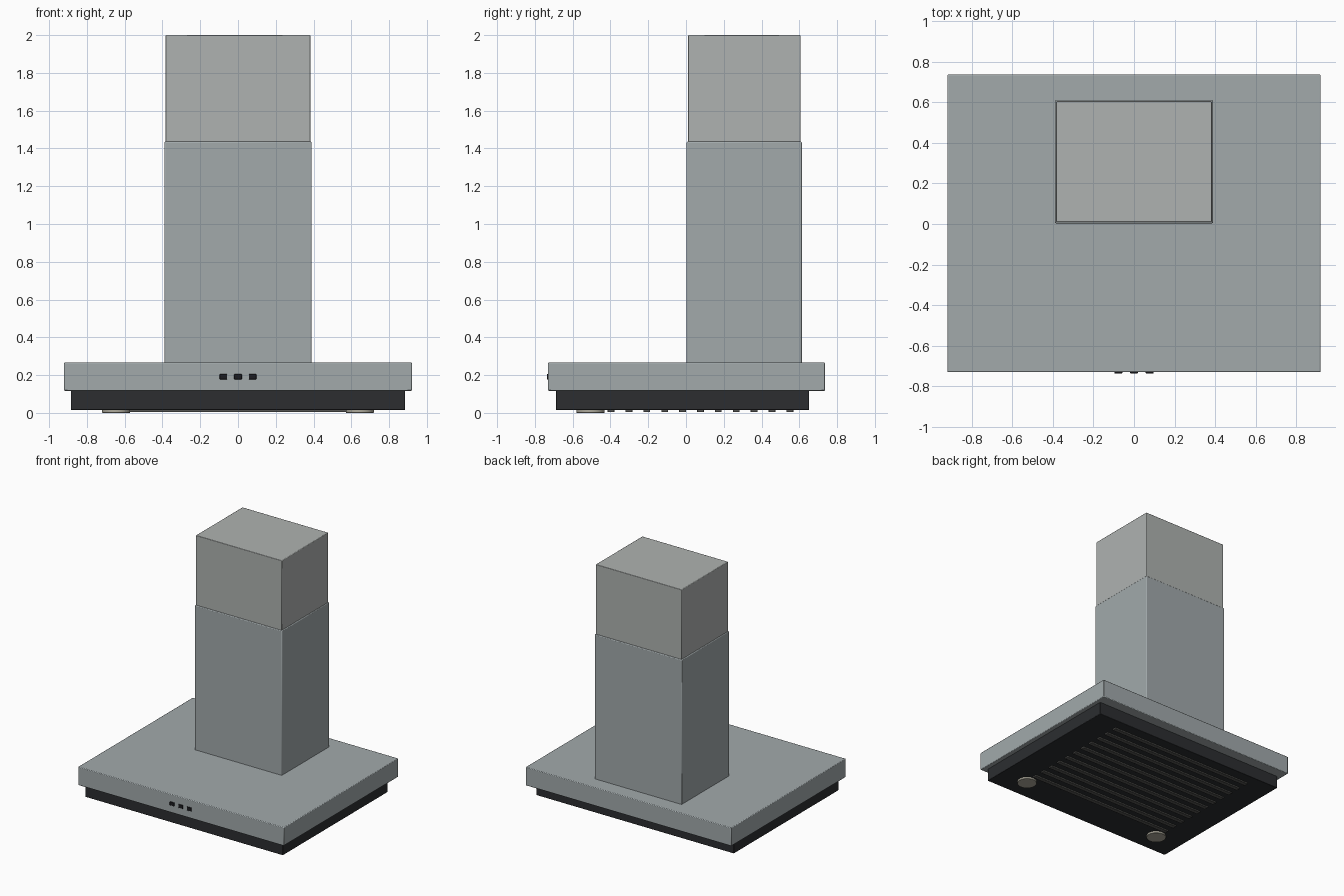
import bpy

if "Cube" in bpy.data.objects:
    bpy.data.objects.remove(bpy.data.objects["Cube"])


def material(name, color):
    m = bpy.data.materials.new(name)
    m.diffuse_color = (*color, 1)
    m.use_nodes = True
    m.node_tree.nodes["Principled BSDF"].inputs["Base Color"].default_value = m.diffuse_color
    return m


steel = material("brushed_steel", (0.36, 0.40, 0.41))
pale = material("pale_steel", (0.43, 0.45, 0.44))
dark = material("dark_housing", (0.025, 0.027, 0.03))
black = material("button_black", (0.012, 0.012, 0.015))
slat_grey = material("slat_grey", (0.09, 0.09, 0.085))
lamp_glass = material("lamp_glass", (0.42, 0.40, 0.33))


def finish(ob, name, mat, bevel):
    ob.name = name
    ob.data.materials.append(mat)
    if bevel:
        mod = ob.modifiers.new("edge_bevel", 'BEVEL')
        mod.width = bevel
        mod.segments = 2
    bpy.ops.object.shade_smooth_by_angle()
    return ob


def box(name, x, y, z, mat, bevel=0.0):
    """Box from (min, max) ranges on each axis."""
    bpy.ops.mesh.primitive_cube_add(size=1)
    ob = bpy.context.object
    ob.location = [(r[0] + r[1]) / 2 for r in (x, y, z)]
    ob.scale = [r[1] - r[0] for r in (x, y, z)]
    bpy.ops.object.transform_apply(location=False, rotation=False, scale=True)
    return finish(ob, name, mat, bevel)


# Canopy and the filter housing under it
box("canopy", (-0.921, 0.921), (-0.731, 0.737), (0.117, 0.266), steel, 0.005)
box("filter_housing", (-0.884, 0.884), (-0.689, 0.651), (0.015, 0.12), dark, 0.004)

# Telescoping chimney
box("lower_chimney", (-0.39, 0.39), (0.003, 0.613), (0.26, 1.436), steel, 0.006)
box("upper_chimney", (-0.384, 0.384), (0.01, 0.606), (1.40, 2.0), pale, 0.004)

# Control buttons on the front edge
for i in range(3):
    x = (i - 1) * 0.077
    box(f"button_{i + 1}", (x - 0.02, x + 0.02), (-0.737, -0.72),
        (0.177, 0.206), black, 0.003)

# Filter slats underneath
for i in range(11):
    y = -0.397 + i * 0.0947
    box(f"filter_slat_{i + 1}", (-0.66, 0.66), (y - 0.018, y + 0.018),
        (0.004, 0.018), slat_grey, 0.002)

# Round lamps at the front corners of the underside
for side, label in ((-1, "left"), (1, "right")):
    bpy.ops.mesh.primitive_cylinder_add(vertices=32, radius=0.074, depth=0.02,
                                        location=(side * 0.645, -0.505, 0.01))
    finish(bpy.context.object, f"{label}_lamp", lamp_glass, 0.002)
